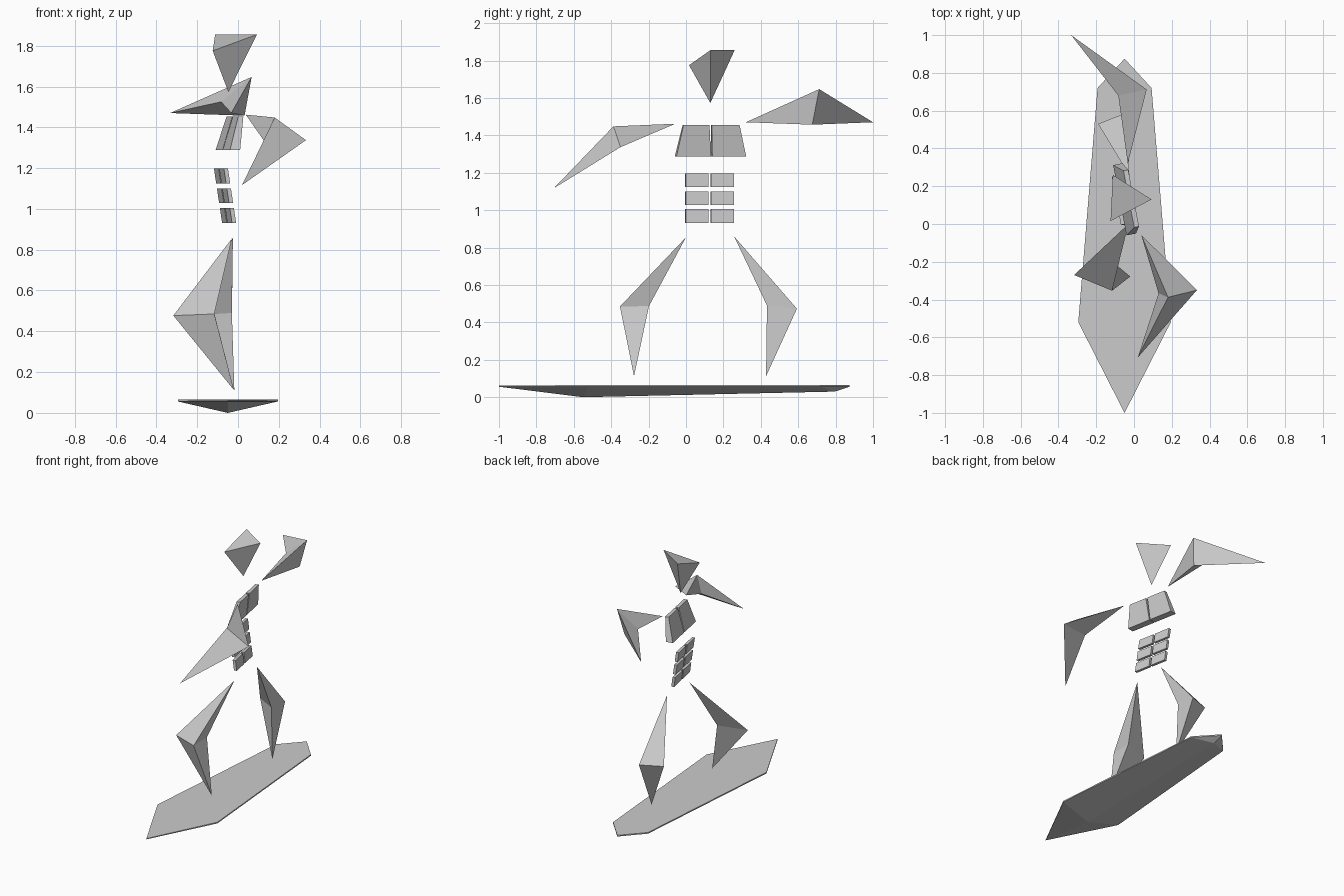
import bpy, bmesh
from mathutils import Vector

if "Cube" in bpy.data.objects:
    bpy.data.objects.remove(bpy.data.objects["Cube"])


def finish(bm, name):
    bmesh.ops.recalc_face_normals(bm, faces=bm.faces[:])
    me = bpy.data.meshes.new(name)
    bm.to_mesh(me)
    bm.free()
    ob = bpy.data.objects.new(name, me)
    bpy.context.collection.objects.link(ob)
    return ob


def hull(name, pts):
    """Convex solid around a few points."""
    bm = bmesh.new()
    for p in pts:
        bm.verts.new(p)
    bmesh.ops.convex_hull(bm, input=bm.verts[:])
    return finish(bm, name)


def limb(name, start, joint, end):
    """Limb: a triangular joint section tapering to a point at both ends."""
    bm = bmesh.new()
    a, b = bm.verts.new(start), bm.verts.new(end)
    ring = [bm.verts.new(p) for p in joint]
    for i in range(3):
        for tip in (a, b):
            bm.faces.new((ring[i], ring[(i + 1) % 3], tip))
    return finish(bm, name)


def pad(name, top, bottom):
    """Slab; each end is (z, y0, y1, x of back face at y=0, thickness)."""
    pts = []
    for z, y0, y1, x, t in (top, bottom):
        for y in (y0, y1):
            p = Vector((x - 0.19 * y, y, z))
            pts += [p, p + Vector((t, 0.19 * t, 0))]
    return hull(name, pts)


# Board: flat deck outline, thin rim, shallow keel line underneath
CX = -0.05
half = [(0, -1.0), (0.245, -0.52), (0.143, 0.72), (0, 0.875)]
outline = half + [(-x, y) for x, y in half[2:0:-1]]
bm = bmesh.new()
deck = [bm.verts.new((CX + x, y, 0.065 if y > -0.9 else 0.062)) for x, y in outline]
rim = [bm.verts.new((CX + x, y, 0.056)) for x, y in outline]
keel_front = bm.verts.new((CX, -0.55, 0.0))
keel_back = bm.verts.new((CX, 0.795, 0.03))
bm.faces.new(deck)
for i in range(6):
    j = (i + 1) % 6
    bm.faces.new((deck[i], deck[j], rim[j], rim[i]))
for i, j, k in ((0, 1, keel_front), (5, 0, keel_front),
                (2, 3, keel_back), (3, 4, keel_back)):
    bm.faces.new((rim[i], rim[j], k))
bm.faces.new((rim[1], rim[2], keel_back, keel_front))
bm.faces.new((rim[4], rim[5], keel_front, keel_back))
finish(bm, "board")

# Legs
limb("front_leg", (-0.03, 0.0, 0.855),
     [(-0.317, -0.27, 0.477), (-0.116, -0.353, 0.485), (-0.116, -0.198, 0.487)],
     (-0.02, -0.278, 0.112))
limb("back_leg", (-0.025, 0.257, 0.86),
     [(-0.03, 0.593, 0.473), (-0.03, 0.433, 0.49), (-0.19, 0.53, 0.48)],
     (-0.018, 0.428, 0.112))

# Arms
limb("front_arm", (0.038, -0.057, 1.462),
     [(0.18, -0.388, 1.448), (0.333, -0.35, 1.337), (0.13, -0.367, 1.33)],
     (0.02, -0.707, 1.117))
limb("back_arm", (-0.033, 0.32, 1.47),
     [(0.067, 0.712, 1.647), (0.032, 0.675, 1.457), (-0.083, 0.68, 1.525)],
     (-0.333, 1.0, 1.47))

# Chest plates
pad("front_chest", (1.454, -0.018, 0.121, -0.002, 0.025),
    (1.288, -0.06, 0.124, -0.051, 0.05))
pad("back_chest", (1.454, 0.134, 0.282, -0.002, 0.025),
    (1.288, 0.131, 0.312, -0.051, 0.05))

# Stomach plates: three rows of two
for row in range(3):
    z1 = 1.197 - 0.096 * row
    z0 = z1 - 0.073
    for side, y0, y1 in (("front", -0.005, 0.116), ("back", 0.131, 0.252)):
        pad(f"{side}_stomach_{row + 1}",
            (z1, y0, y1, -0.07 + 0.15 * (1.197 - z1), 0.02),
            (z0, y0, y1, -0.07 + 0.15 * (1.197 - z0), 0.02))

# Head: tetrahedron pointing down
hull("head", [(-0.112, 0.26, 1.855), (0.093, 0.13, 1.855),
              (-0.124, 0.016, 1.775), (-0.047, 0.13, 1.573)])
